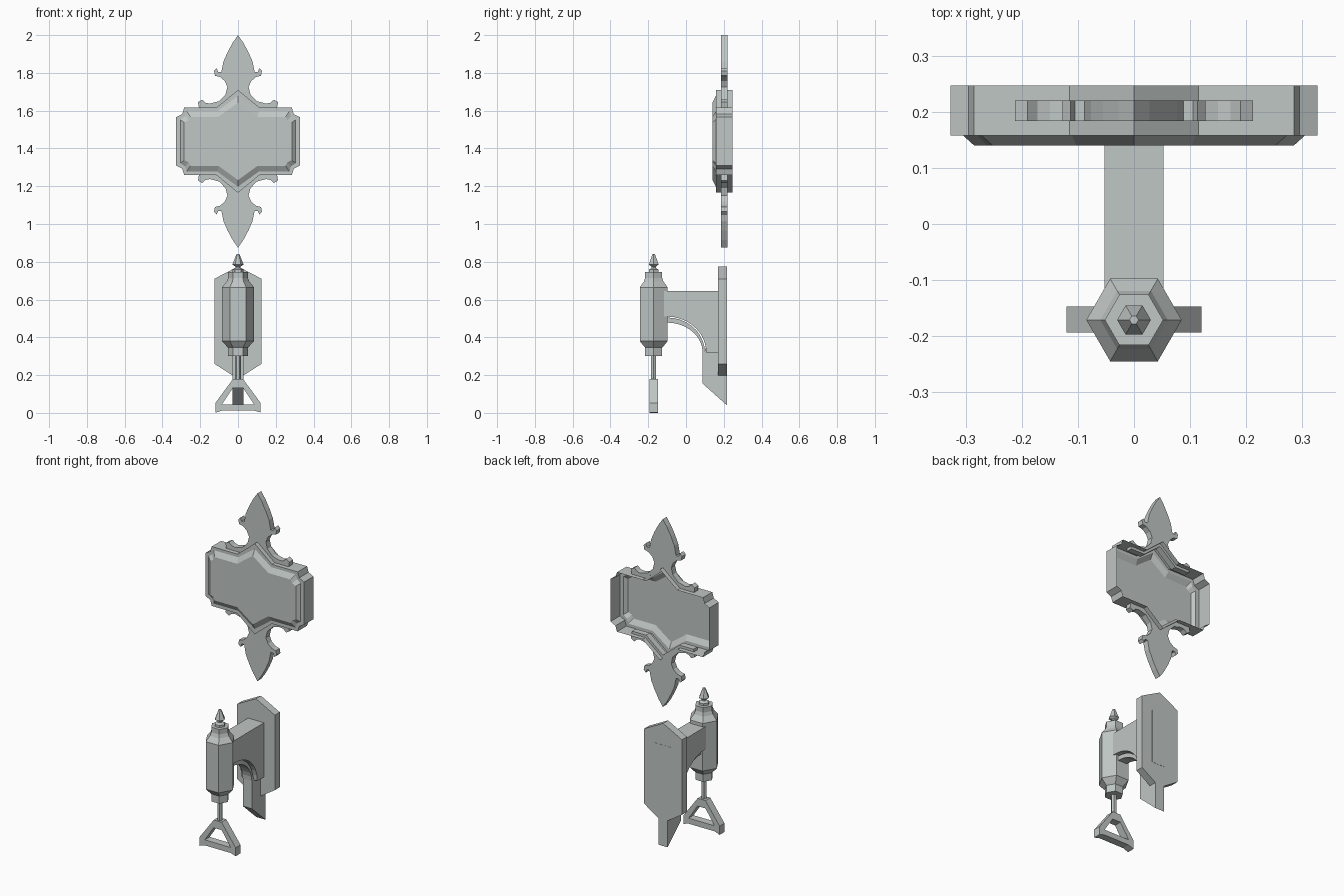
import bpy, bmesh, math
from mathutils import Vector

old = bpy.data.objects.get("Cube")
if old:
    bpy.data.objects.remove(old)

GREY = (0.53, 0.57, 0.555, 1)
metal = bpy.data.materials.new("pale_grey_metal")
metal.use_nodes = True
metal.diffuse_color = GREY
metal.node_tree.nodes["Principled BSDF"].inputs["Base Color"].default_value = GREY


def finish(name, bm, normals=True):
    if normals:
        bmesh.ops.recalc_face_normals(bm, faces=bm.faces[:])
    mesh = bpy.data.meshes.new(name)
    bm.to_mesh(mesh)
    bm.free()
    mesh.materials.append(metal)
    obj = bpy.data.objects.new(name, mesh)
    bpy.context.collection.objects.link(obj)


def extrude(name, outline, start, depth, holes=()):
    """Fill a 3D outline (with optional holes) and push it out along depth."""
    bm = bmesh.new()
    edges = []
    for loop in (outline, *holes):
        vs = [bm.verts.new(start(p)) for p in loop]
        edges += [bm.edges.new((a, b)) for a, b in zip(vs, vs[1:] + vs[:1])]
    bmesh.ops.triangle_fill(bm, edges=edges, use_beauty=True)
    bmesh.ops.dissolve_limit(bm, angle_limit=0.01, verts=bm.verts[:], edges=bm.edges[:])
    geom = bmesh.ops.extrude_face_region(bm, geom=bm.faces[:], use_keep_orig=True)["geom"]
    moved = [v for v in geom if isinstance(v, bmesh.types.BMVert)]
    bmesh.ops.translate(bm, verts=moved, vec=Vector(depth))
    finish(name, bm)


def front_plate(name, outline, y0, y1, holes=()):
    extrude(name, outline, lambda p: (p[0], y0, p[1]), (0, y1 - y0, 0), holes)


def side_plate(name, outline, half):
    extrude(name, outline, lambda p: (-half, p[0], p[1]), (2 * half, 0, 0))


def both_sides(half):
    """Mirror a half outline that starts on x = 0."""
    return half + [(-x, z) for x, z in reversed(half) if x > 0]


def bridge(bm, a, b):
    for i in range(len(a)):
        j = (i + 1) % len(a)
        bm.faces.new((a[i], a[j], b[j], b[i]))


def lathe(name, profile, y, sides=6):
    bm = bmesh.new()
    rings = [[bm.verts.new((r * math.cos(i * math.tau / sides),
                            y + r * math.sin(i * math.tau / sides), z))
              for i in range(sides)] for r, z in profile]
    for a, b in zip(rings, rings[1:]):
        bridge(bm, a, b)
    bm.faces.new(rings[0][::-1])
    bm.faces.new(rings[-1])
    finish(name, bm)


# Plaque: hollow-backed shell with notched corners and a raised panel
MID = 1.4375


def plaque_ring(bm, y, xs, hs):
    quarter = list(zip(xs, hs))
    top = [(-x, h) for x, h in reversed(quarter[1:])] + quarter
    bottom = [(-x, -h) for x, h in top]
    return [bm.verts.new((x, y, MID + h)) for x, h in top + bottom]


outer_x, outer_h = (0, .115, .285, .295, .327), (.272, .178, .178, .145, .128)
bm = bmesh.new()
rings = [
    plaque_ring(bm, .247, outer_x, outer_h),
    plaque_ring(bm, .158, outer_x, outer_h),
    plaque_ring(bm, .158, (0, .11, .272, .28, .305), (.24, .16, .16, .133, .115)),
    plaque_ring(bm, .14, (0, .103, .252, .262, .285), (.205, .13, .13, .11, .1)),
]
for a, b in zip(rings, rings[1:]):
    bridge(bm, a, b)
panel = bm.faces.new(rings[-1])
panel.normal_update()
if panel.normal.y > 0:
    bmesh.ops.reverse_faces(bm, faces=bm.faces[:])
finish("plaque_shell", bm, normals=False)

# Leaf-shaped finials above and below the plaque
leaf = both_sides([
    (0, 2), (.028, 1.96), (.055, 1.91), (.077, 1.86), (.088, 1.805),
    (.105, 1.805), (.113, 1.825), (.127, 1.81), (.122, 1.785), (.095, 1.778),
    (.07, 1.757), (.056, 1.725), (.066, 1.685), (.1, 1.65), (.15, 1.637),
    (.172, 1.642), (.19, 1.658), (.212, 1.645), (.204, 1.6), (.11, 1.6), (0, 1.69)])
front_plate("upper_finial", leaf, .184, .22)
front_plate("lower_finial", [(x, 2 * MID - z) for x, z in leaf], .184, .22)

# Wall plate
front_plate("wall_plate", both_sides([(0, .775), (.125, .71), (.125, .26), (0, .18)]), .17, .217)


# Bracket arm and the narrower rib below it
def arc(ry, rz, n=9):
    return [(-.1 + ry * math.sin(math.pi / 2 * i / n),
             .32 + rz * math.cos(math.pi / 2 * i / n)) for i in range(n + 1)]


side_plate("bracket_arm", [(.218, .32), (.218, .645), (-.12, .645), (-.12, .51)]
           + arc(.207, .19), .053)
side_plate("bracket_rib", [(.217, .04), (.217, .34), (.1, .34)] + arc(.2, .185)[::-1]
           + arc(.188, .158) + [(.088, .155)], .03)

# Six-sided barrel with its spike, rod and handle
Y = -.171
lathe("barrel", [(.052, .3), (.052, .345), (.06, .353), (.085, .38), (.085, .665),
                 (.06, .695), (.052, .715), (.052, .745)], Y)
lathe("spike", [(.03, .74), (.03, .758), (.014, .767), (.014, .775),
                (.03, .785), (.008, .84)], Y)
lathe("handle_rod", [(.015, .17), (.015, .305)], Y)
front_plate("handle_frame",
            [(.026, .18), (.12, .052), (.12, .002), (.085, .012), (-.085, .012),
             (-.12, 0), (-.12, .052), (-.026, .18)], -.193, -.147,
            holes=[[(.027, .133), (.085, .045), (-.085, .045), (-.027, .133)]])
